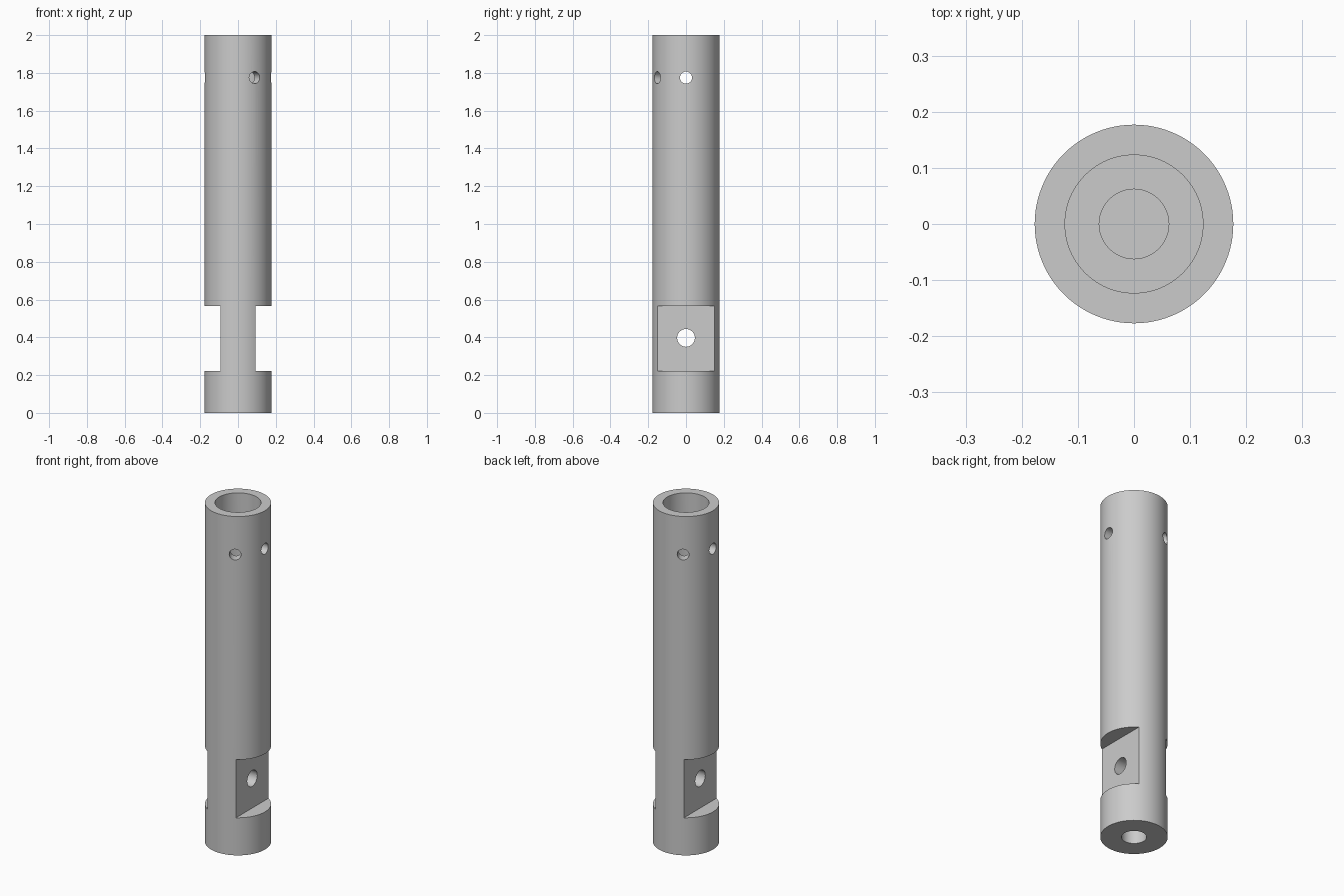
import bpy, bmesh, math
from mathutils import Matrix, Vector

if "Cube" in bpy.data.objects:
    bpy.data.objects.remove(bpy.data.objects["Cube"], do_unlink=True)

RADIUS, HEIGHT, SEGMENTS = 0.177, 2.0, 96

steel = bpy.data.materials.new("grey steel")
steel.use_nodes = True
steel.diffuse_color = (0.6, 0.6, 0.6, 1)
steel.node_tree.nodes["Principled BSDF"].inputs["Base Color"].default_value = (0.6, 0.6, 0.6, 1)


def add_object(name, bm):
    bmesh.ops.recalc_face_normals(bm, faces=bm.faces)
    mesh = bpy.data.meshes.new(name)
    bm.to_mesh(mesh)
    bm.free()
    mesh.materials.append(steel)
    obj = bpy.data.objects.new(name, mesh)
    bpy.context.collection.objects.link(obj)
    return obj


def lathe(name, profile):
    """Revolve (radius, z) points, starting and ending on the axis."""
    bm = bmesh.new()
    verts = [bm.verts.new((r, 0, z)) for r, z in profile]
    edges = [bm.edges.new(pair) for pair in zip(verts, verts[1:])]
    bmesh.ops.spin(bm, geom=verts + edges, cent=(0, 0, 0), axis=(0, 0, 1),
                   angle=math.tau, steps=SEGMENTS, use_duplicate=False)
    bmesh.ops.remove_doubles(bm, verts=bm.verts, dist=1e-5)
    return add_object(name, bm)


def cross_drill(name, radius, z, degrees):
    """Horizontal cylinder through the axis, used as a cutter."""
    bm = bmesh.new()
    turn = Matrix.Rotation(math.radians(degrees), 4, "Z") @ Matrix.Rotation(math.pi / 2, 4, "Y")
    bmesh.ops.create_cone(bm, cap_ends=True, segments=32, radius1=radius, radius2=radius,
                          depth=0.6, matrix=Matrix.Translation((0, 0, z)) @ turn)
    return add_object(name, bm)


def flat_cutter(name, side, inner_x, z_low, z_high):
    """Block that mills one flat into the tube side."""
    bm = bmesh.new()
    size = Vector((0.2, 0.6, z_high - z_low))
    centre = Vector((side * (inner_x + size.x / 2), 0, (z_low + z_high) / 2))
    bmesh.ops.create_cube(bm, size=1)
    bmesh.ops.scale(bm, vec=size, verts=bm.verts)
    bmesh.ops.translate(bm, vec=centre, verts=bm.verts)
    return add_object(name, bm)


# Tube body with a stepped bore from the top and a blind hole in the base
body = lathe("tube_body", [
    (0, 0.17), (0.066, 0.17), (0.066, 0), (RADIUS, 0), (RADIUS, HEIGHT),
    (0.123, HEIGHT), (0.123, 0.66), (0.062, 0.66), (0.062, 0.52), (0, 0.52)])

# Wrench flats, pin hole and two crossing bolt holes
cutters = [flat_cutter(f"flat_cutter_{n}", s, 0.093, 0.222, 0.565)
           for n, s in (("left", 1), ("right", -1))]
cutters.append(cross_drill("pin_hole_cutter", 0.047, 0.397, 0))
cutters += [cross_drill(f"bolt_hole_cutter_{i}", 0.032, 1.775, a) for i, a in enumerate((0, 120))]

bpy.context.view_layer.objects.active = body
body.select_set(True)
for cutter in cutters:
    mod = body.modifiers.new(cutter.name, "BOOLEAN")
    mod.operation, mod.solver, mod.object = "DIFFERENCE", "EXACT", cutter
    bpy.ops.object.modifier_apply(modifier=mod.name)
    bpy.data.objects.remove(cutter, do_unlink=True)

bpy.ops.object.shade_smooth_by_angle(angle=math.radians(30))
